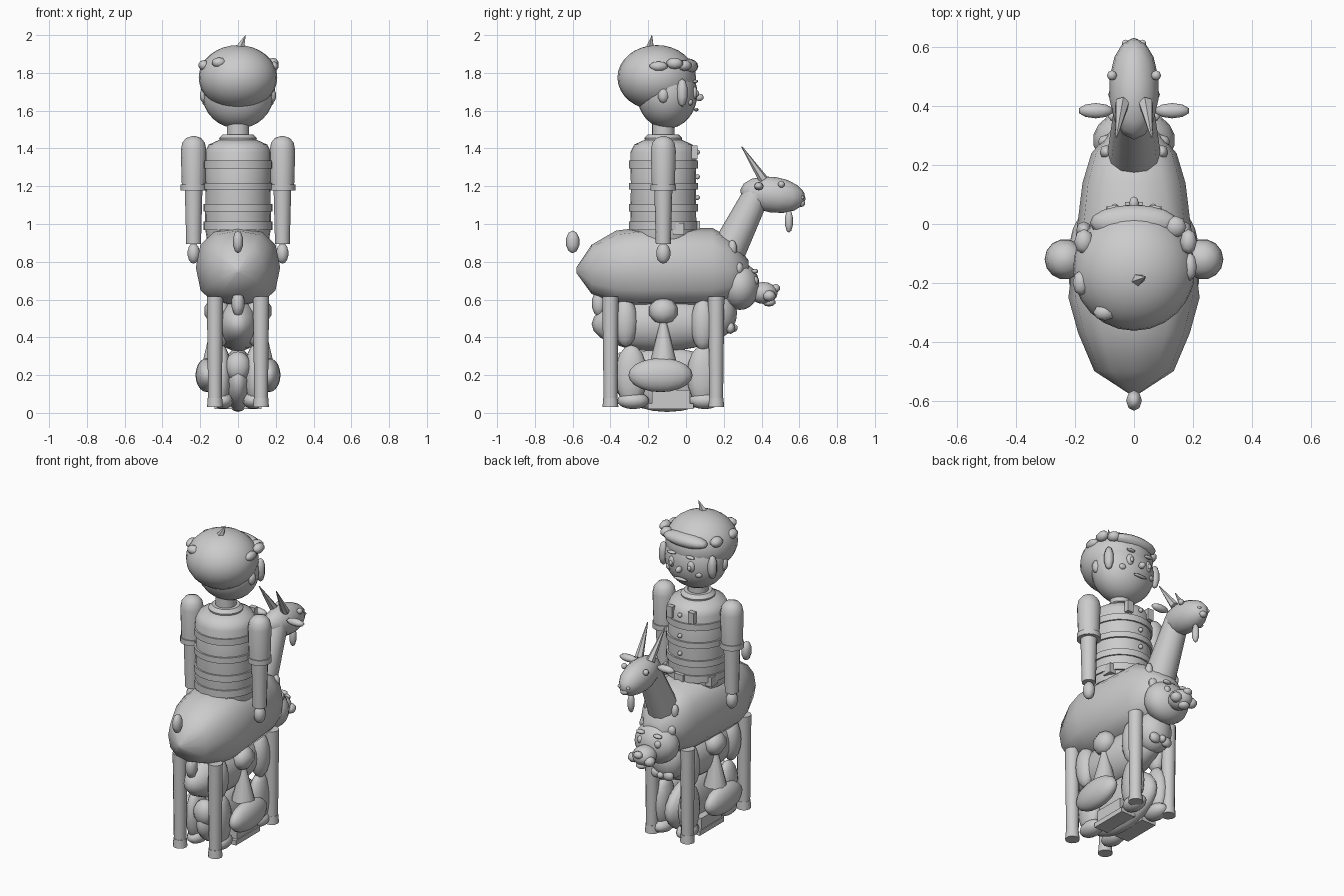
import bpy, bmesh, math
from mathutils import Vector, Matrix

if "Cube" in bpy.data.objects:
    bpy.data.objects.remove(bpy.data.objects["Cube"])


def finish(name, bm, angle=50):
    bmesh.ops.recalc_face_normals(bm, faces=bm.faces)
    me = bpy.data.meshes.new(name)
    bm.to_mesh(me)
    bm.free()
    ob = bpy.data.objects.new(name, me)
    bpy.context.collection.objects.link(ob)
    bpy.ops.object.select_all(action='DESELECT')
    ob.select_set(True)
    bpy.context.view_layer.objects.active = ob
    bpy.ops.object.shade_smooth_by_angle(angle=math.radians(angle))
    return ob


def ball(name, c, r, seg=20, rings=12, tilt=(0, 0, 0)):
    bm = bmesh.new()
    rot = Matrix.Identity(4)
    for a, ax in zip(tilt, 'XYZ'):
        rot = Matrix.Rotation(math.radians(a), 4, ax) @ rot
    m = Matrix.Translation(c) @ rot @ Matrix.Diagonal((*r, 1))
    bmesh.ops.create_uvsphere(bm, u_segments=seg, v_segments=rings, radius=1, matrix=m)
    return finish(name, bm, 80)


def bead(name, c, r, tilt=(0, 0, 0)):
    return ball(name, c, r, 8, 5, tilt)


def tube(name, p0, p1, r0, r1, sides=14):
    p0, p1 = Vector(p0), Vector(p1)
    d = p1 - p0
    bm = bmesh.new()
    m = Matrix.Translation((p0 + p1) / 2) @ d.to_track_quat('Z', 'Y').to_matrix().to_4x4()
    bmesh.ops.create_cone(bm, cap_ends=True, segments=sides, radius1=r0, radius2=r1,
                          depth=d.length, matrix=m)
    return finish(name, bm)


def box(name, c, s):
    bm = bmesh.new()
    bmesh.ops.create_cube(bm, size=1, matrix=Matrix.Translation(c) @ Matrix.Diagonal((*s, 1)))
    return finish(name, bm)


def lathe(name, x, y, profile, sides=24):
    bm = bmesh.new()
    rows = [[bm.verts.new((x + r * math.cos(2 * math.pi * i / sides),
                           y + r * math.sin(2 * math.pi * i / sides), z))
             for i in range(sides)] for r, z in profile]
    for a, b in zip(rows, rows[1:]):
        for i in range(sides):
            j = (i + 1) % sides
            bm.faces.new((a[i], a[j], b[j], b[i]))
    bm.faces.new(rows[0])
    bm.faces.new(rows[-1])
    return finish(name, bm, 40)


def loft(name, sections, sides=12):
    # sections: y, half width, bottom z, top z
    bm = bmesh.new()
    rows = []
    for y, hx, z0, z1 in sections:
        row = []
        for i in range(sides):
            a = 2 * math.pi * i / sides
            c, s = math.cos(a), math.sin(a)
            row.append(bm.verts.new((hx * math.copysign(abs(c) ** .8, c), y,
                                     (z0 + z1) / 2 + (z1 - z0) / 2 * math.copysign(abs(s) ** .8, s))))
        rows.append(row)
    for a, b in zip(rows, rows[1:]):
        for i in range(sides):
            j = (i + 1) % sides
            bm.faces.new((a[i], a[j], b[j], b[i]))
    bm.faces.new(rows[0])
    bm.faces.new(rows[-1])
    return finish(name, bm)


YC = -.12  # rider axis

# Goat body, neck and head
loft("goat_body", [(-.58, .012, .74, .77), (-.50, .135, .63, .89), (-.37, .19, .57, .965),
                   (-.25, .223, .56, .98), (.14, .175, .56, .98), (.24, .145, .60, .92),
                   (.33, .07, .67, .81)])
tube("goat_neck", (0, .21, .83), (0, .38, 1.17), .095, .07, 12)
ball("goat_head", (0, .46, 1.155), (.085, .175, .095), 14, 8, (-8, 0, 0))
bead("goat_beard", (0, .545, 1.015), (.022, .022, .062))
bead("goat_nose", (0, .61, 1.11), (.025, .022, .02))
bead("goat_tail", (0, -.6, .905), (.028, .037, .06))

# Rider torso, stripes and neck
lathe("torso", 0, YC, [(.165, .92), (.175, .98), (.172, 1.2), (.175, 1.38), (.155, 1.42),
                       (.10, 1.445), (.06, 1.45)])
for z, h in ((.99, .022), (1.085, .02), (1.2, .018), (1.315, .02)):
    lathe("torso_stripe", 0, YC, [(.17, z - h), (.183, z - h), (.183, z + h), (.17, z + h)])
lathe("collar", 0, YC, [(.095, 1.43), (.1, 1.455), (.08, 1.475), (.055, 1.475)])
tube("neck", (0, YC, 1.45), (0, YC, 1.54), .06, .06, 18)
for z in (1.38, 1.25, 1.14):
    bead("shirt_button", (0, .06, z), (.014, .014, .014))
box("belt_buckle", (0, .06, .99), (.06, .03, .05))

# Rider head and hair
ball("head", (0, -.1, 1.69), (.19, .16, .185), 24, 16)
ball("hair_cap", (0, -.155, 1.775), (.208, .208, .172), 24, 16)
ball("hair_fringe", (0, .005, 1.835), (.15, .06, .042), 16, 8)
tube("hair_spike", (.01, -.19, 1.93), (.04, -.18, 2.0), .024, .001, 5)
for c, r in (((-.1, -.3, 1.855), (.04, .03, .027)), ((-.18, -.2, 1.84), (.03, .045, .028)),
             ((.19, -.145, 1.835), (.025, .05, .026)), ((.185, -.06, 1.85), (.03, .045, .03)),
             ((-.17, -.06, 1.84), (.035, .045, .03)), ((.14, -.01, 1.84), (.04, .04, .03))):
    bead("hair_tuft", c, r)
bead("rider_nose", (0, .07, 1.67), (.018, .025, .02))
bead("rider_mouth", (0, .055, 1.605), (.05, .012, .009))

# Mirrored parts
for s in (-1, 1):
    # rider face
    bead("ear", (s * .178, -.12, 1.68), (.025, .03, .04))
    bead("hair_side", (s * .17, -.02, 1.695), (.028, .03, .075))
    ball("rider_eye", (s * .065, .043, 1.695), (.025, .018, .034), 12, 8)
    bead("rider_pupil", (s * .065, .06, 1.69), (.012, .01, .016))
    bead("rider_brow", (s * .065, .05, 1.755), (.032, .015, .009))
    bead("rider_cheek", (s * .1, .02, 1.645), (.026, .018, .018))
    # collar flaps and trouser trim
    box("strap_patch", (s * .075, .045, 1.38), (.04, .03, .07))
    box("pocket", (s * .15, -.04, .975), (.04, .06, .06))
    tube("shirt_tail", (s * .1, -.255, .90), (s * .1, -.26, .98), .012, .008, 6)
    # arms
    x = s * .235
    lathe("upper_arm", x, YC, [(.062, 1.19), (.068, 1.39), (.06, 1.43), (.04, 1.455), (.01, 1.465)], 14)
    lathe("sleeve_cuff", x, YC, [(.05, 1.178), (.069, 1.178), (.069, 1.21), (.05, 1.21)], 14)
    tube("forearm", (x, YC, .895), (x, YC, 1.19), .04, .048)
    ball("hand", (x, YC, .845), (.034, .038, .055), 10, 7)
    # straddling legs and shoes
    bead("knee", (s * .12, YC, .54), (.06, .08, .07))
    tube("shin", (s * .12, YC, .28), (s * .12, YC, .48), .068, .018, 10)
    ball("shoe", (s * .165, -.135, .2), (.06, .17, .09), 16, 10)
    box("stirrup", (s * .075, -.08, .035), (.1, .24, .03))
    box("stirrup_block", (s * .07, -.08, .085), (.1, .2, .07))
    # goat features
    tube("goat_horn", (s * .04, .41, 1.235), (s * .06, .295, 1.41), .026, .003, 6)
    ball("goat_ear", (s * .13, .385, 1.2), (.06, .026, .022), 10, 6)
    bead("goat_eye", (s * .075, .505, 1.21), (.018, .018, .018))
    bead("goat_nostril", (s * .03, .615, 1.14), (.012, .012, .01))
    bead("goat_mane", (s * .095, .245, .87), (.022, .025, .045))
    for y in (-.4, .16):
        tube("goat_leg", (s * .122, y, .06), (s * .122, y, .615), .036, .043, 12)
        tube("goat_hoof", (s * .122, y, .03), (s * .122, y, .08), .042, .038, 12)
    # bear features
    bead("bear_ear", (s * .09, .28, .765), (.035, .025, .035))
    bead("bear_eye", (s * .06, .365, .7), (.022, .02, .024))
    bead("bear_brow", (s * .06, .365, .75), (.03, .018, .012))
    bead("bear_cheek", (s * .055, .44, .62), (.035, .035, .03))
    ball("bear_haunch", (s * .09, -.32, .48), (.055, .065, .13), 12, 8)
    ball("bear_shoulder", (s * .09, .09, .47), (.055, .065, .14), 12, 8)
    for y in (-.29, .09):
        ball("bear_leg", (s * .085, y, .2), (.05, .085, .16), 12, 8)
        ball("bear_paw", (s * .08, y + .01, .065), (.055, .085, .045), 12, 8)
    bead("scarf_knot", (s * .04, .235, .45), (.04, .025, .032))

# Bear under the goat
ball("bear_body", (0, -.14, .47), (.125, .36, .145), 18, 12)
ball("bear_belly", (0, -.1, .175), (.085, .29, .17), 18, 12)
ball("bear_neck", (0, .17, .53), (.11, .1, .13), 14, 10)
ball("bear_head", (0, .285, .67), (.14, .105, .125), 18, 12)
ball("bear_muzzle", (0, .41, .635), (.07, .075, .058), 14, 8)
bead("bear_nose", (0, .475, .66), (.03, .024, .022))
bead("bear_chin", (0, .44, .585), (.035, .035, .022))
bead("scarf_centre", (0, .25, .45), (.022, .025, .022))
bead("bear_tail", (0, -.46, .58), (.035, .04, .07))
ball("bear_rear", (0, -.33, .245), (.068, .06, .08), 12, 8)
